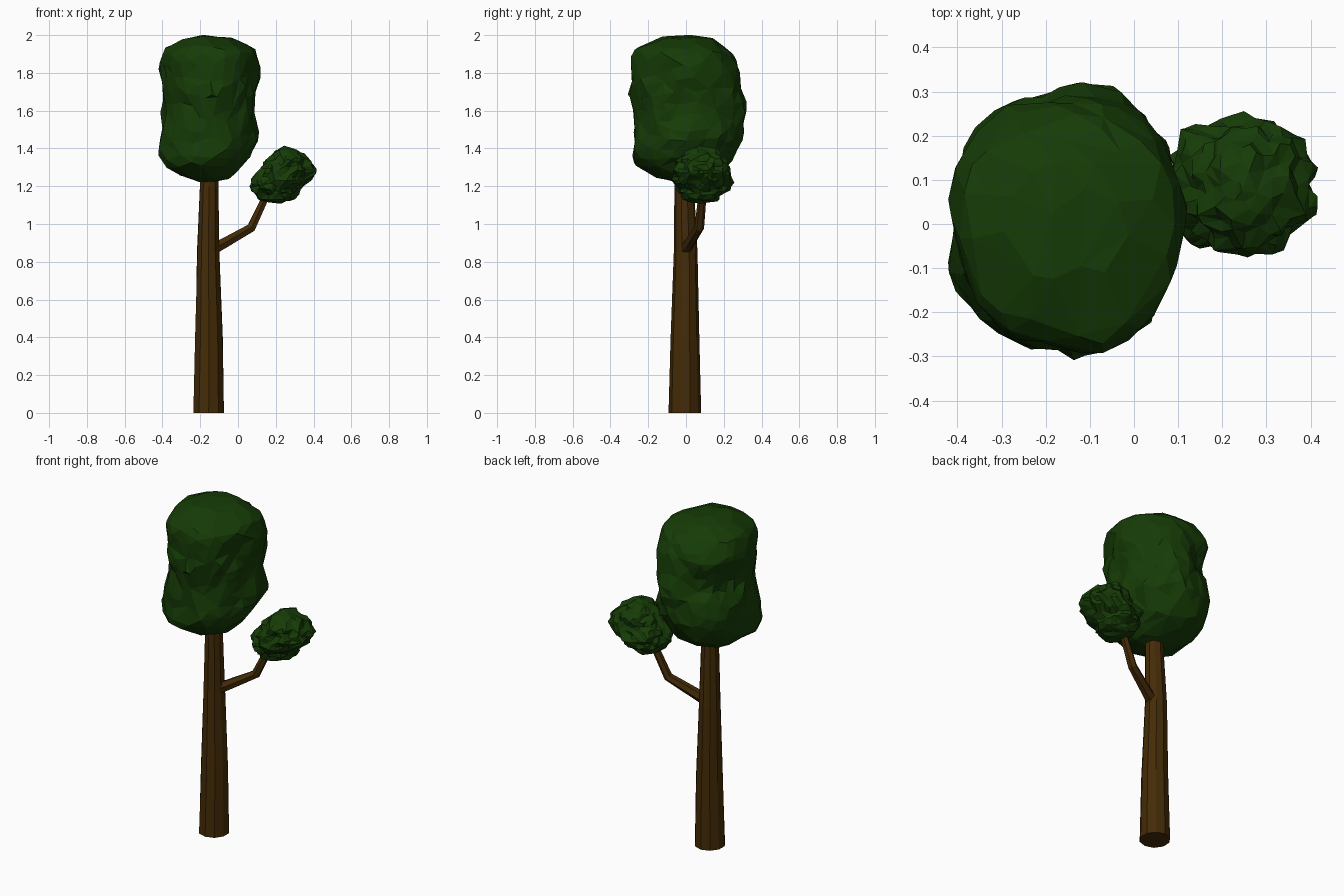
import bpy, bmesh, math, random
from mathutils import Vector, noise

if "Cube" in bpy.data.objects:
    bpy.data.objects.remove(bpy.data.objects["Cube"])

random.seed(4)


def material(name, rgb):
    m = bpy.data.materials.new(name)
    m.diffuse_color = (*rgb, 1)
    m.use_nodes = True
    m.node_tree.nodes["Principled BSDF"].inputs["Base Color"].default_value = m.diffuse_color
    return m


BARK = material("bark", (0.058, 0.024, 0.002))
LEAF = material("leaf", (0.008, 0.045, 0.002))


def finish(bm, name, mat):
    bmesh.ops.recalc_face_normals(bm, faces=bm.faces)
    me = bpy.data.meshes.new(name)
    bm.to_mesh(me)
    bm.free()
    me.materials.append(mat)
    ob = bpy.data.objects.new(name, me)
    bpy.context.collection.objects.link(ob)
    return ob


def limb(name, path, sides, jitter=0.0):
    """Tapered faceted tube along (x, y, z, radius) points."""
    bm = bmesh.new()
    pts = [Vector(p[:3]) for p in path]
    rings = []
    for i, p in enumerate(pts):
        tan = (pts[min(i + 1, len(pts) - 1)] - pts[max(i - 1, 0)]).normalized()
        if i == 0 and p.z == 0:
            tan = Vector((0, 0, 1))
        u = Vector((0, 1, 0)).cross(tan).normalized()
        v = tan.cross(u)
        ring = []
        for k in range(sides):
            a = math.tau * (k + 0.5) / sides
            r = path[i][3] * (1 + random.uniform(-jitter, jitter))
            ring.append(bm.verts.new(p + (u * math.cos(a) + v * math.sin(a)) * r))
        rings.append(ring)
    for a, b in zip(rings, rings[1:]):
        for k in range(sides):
            n = (k + 1) % sides
            bm.faces.new((a[k], a[n], b[n], b[k]))
    bm.faces.new(rings[0][::-1])
    bm.faces.new(rings[-1])
    return finish(bm, name, BARK)


def crown(name, rows, subdiv, bump, freq, keep, lumps=()):
    """Icosphere fitted through (z, x min, x max, y min, y max) slices, then roughened.
    Lumps are (angle in degrees, z, depth): soft swellings or dents on the side."""
    bm = bmesh.new()
    bmesh.ops.create_icosphere(bm, subdivisions=subdiv, radius=1)
    for v in bm.verts:
        d = v.co.normalized()
        t = (1 - math.acos(max(-1, min(1, d.z))) / math.pi) * (len(rows) - 1)
        i = max(0, min(int(t), len(rows) - 2))
        z, x0, x1, y0, y1 = (a + (b - a) * (t - i) for a, b in zip(rows[i], rows[i + 1]))
        angle = math.atan2(d.y, d.x)
        c, s = math.cos(angle), math.sin(angle)
        k = (abs(c) ** 2.1 + abs(s) ** 2.1) ** (-1 / 2.1)
        v.co = ((x0 + x1) / 2 + c * k * (x1 - x0) / 2,
                (y0 + y1) / 2 + s * k * (y1 - y0) / 2, z)
        n = noise.noise(v.co * freq) * bump + random.uniform(-0.25, 0.25) * bump
        for deg, lz, depth in lumps:
            turn = math.cos(angle - math.radians(deg))
            n += depth * math.exp((turn - 1) * 5 - ((z - lz) / 0.12) ** 2)
        v.co += Vector((d.x, d.y, d.z * 0.4)) * n
    ob = finish(bm, name, LEAF)
    if keep < 1:
        ob.modifiers.new("facets", 'DECIMATE').ratio = keep
    return ob


# Trunk and side branch
limb("trunk", [(-.155, -.005, 0, .086), (-.153, -.004, .4, .076), (-.157, -.002, .85, .062),
               (-.153, -.01, 1.2, .051), (-.153, -.01, 1.3, .049)], 10, 0.03)
limb("branch", [(-.14, -.005, .865, .036), (-.08, .015, .895, .031), (.07, .07, .98, .026),
                (.14, .085, 1.13, .022), (.18, .09, 1.22, .02)], 6)

# Large crown on the trunk
crown("main_crown", [
    (1.21, -.17, -.17, -.02, -.02), (1.25, -.31, -.04, -.16, .12),
    (1.33, -.40, .06, -.27, .24), (1.45, -.41, .10, -.27, .30),
    (1.58, -.41, .10, -.28, .315), (1.70, -.415, .10, -.31, .30),
    (1.82, -.405, .095, -.29, .28), (1.92, -.39, .09, -.27, .22),
    (1.98, -.29, -.02, -.14, .14), (2.0, -.16, -.16, 0, 0)], 4, 0.03, 7, 0.42,
    [(135, 1.7, -.045), (135, 1.9, .03), (225, 1.62, -.025), (225, 1.36, .03),
     (45, 1.8, .03), (315, 1.65, -.02), (315, 1.88, .025)])

# Small crown on the branch
crown("small_crown", [
    (1.105, .22, .22, .08, .08), (1.13, .11, .29, 0, .17),
    (1.17, .075, .32, -.04, .21), (1.22, .07, .36, -.06, .235),
    (1.28, .10, .42, -.06, .23), (1.34, .15, .37, -.04, .21),
    (1.39, .20, .32, 0, .17), (1.42, .25, .25, .08, .08)], 4, 0.032, 19, 0.55)
